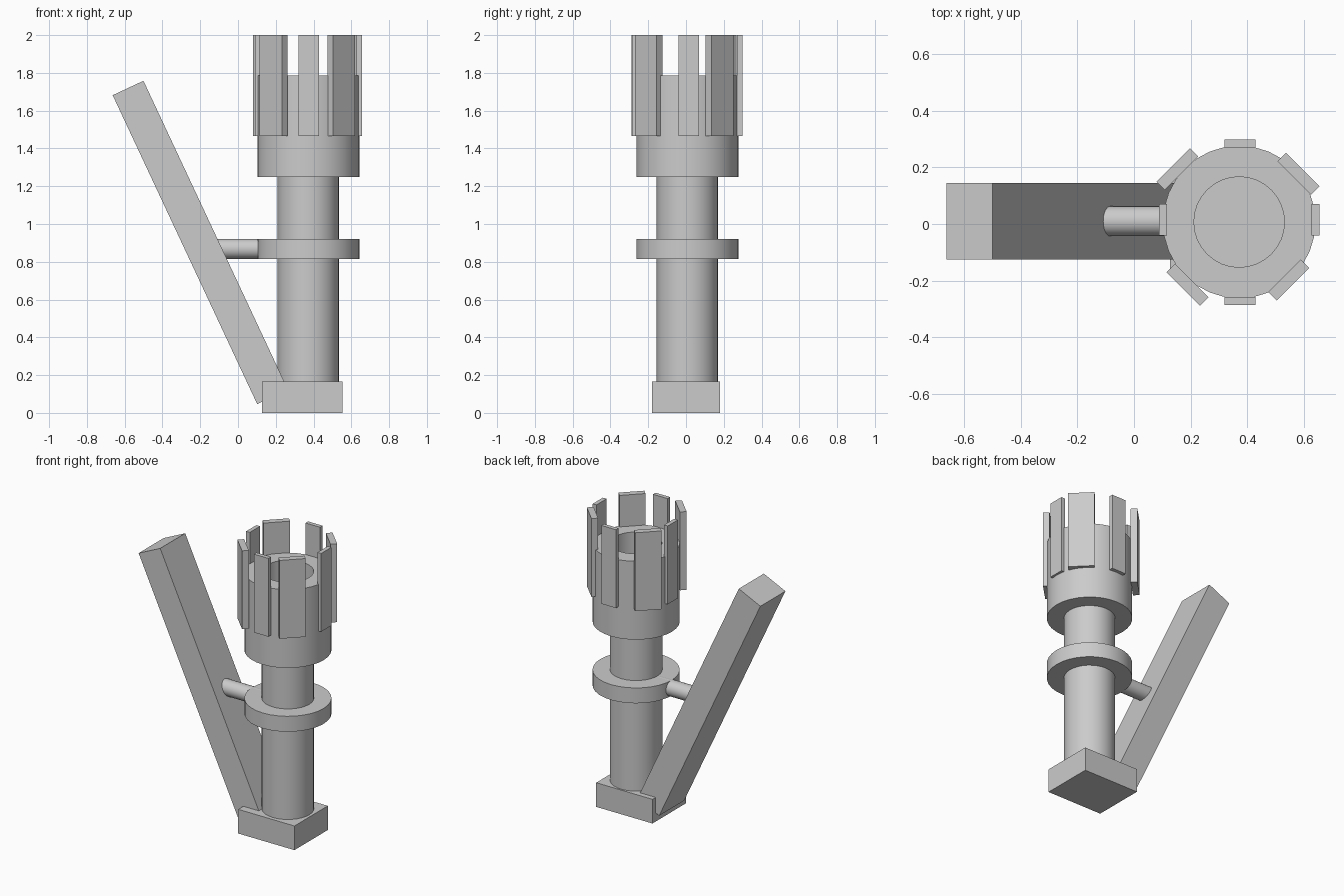
import bpy, bmesh, math
from mathutils import Matrix, Vector

cube = bpy.data.objects.get("Cube")
if cube:
    bpy.data.objects.remove(cube, do_unlink=True)

grey = bpy.data.materials.new("plain grey")
grey.use_nodes = True
grey.diffuse_color = (0.6, 0.6, 0.6, 1)
grey.node_tree.nodes["Principled BSDF"].inputs["Base Color"].default_value = (0.6, 0.6, 0.6, 1)

AXIS = Vector((0.372, 0.007, 0))   # centre line of the round parts


def finish(name, bm, smooth=False):
    bmesh.ops.recalc_face_normals(bm, faces=bm.faces)
    mesh = bpy.data.meshes.new(name)
    bm.to_mesh(mesh)
    bm.free()
    mesh.materials.append(grey)
    obj = bpy.data.objects.new(name, mesh)
    bpy.context.collection.objects.link(obj)
    if smooth:
        bpy.ops.object.select_all(action='DESELECT')
        obj.select_set(True)
        bpy.context.view_layer.objects.active = obj
        bpy.ops.object.shade_smooth_by_angle(angle=math.radians(30))
    return obj


def box(name, centre, size, rotation=Matrix()):
    bm = bmesh.new()
    bmesh.ops.create_cube(bm, size=1, matrix=Matrix.Translation(centre) @ rotation
                          @ Matrix.Diagonal((*size, 1)))
    return finish(name, bm)


def lathe(name, profile, sides=32):
    """Spin a (radius, height) profile around the centre line."""
    bm = bmesh.new()
    verts = [bm.verts.new((AXIS.x + r, AXIS.y, z)) for r, z in profile]
    edges = [bm.edges.new(pair) for pair in zip(verts, verts[1:])]
    bmesh.ops.spin(bm, geom=verts + edges, cent=AXIS, axis=(0, 0, 1),
                   angle=math.tau, steps=sides, use_duplicate=False)
    bmesh.ops.remove_doubles(bm, verts=bm.verts, dist=0.0005)
    return finish(name, bm, smooth=True)


def disc_profile(radius, low, high):
    return [(0, low), (radius, low), (radius, high), (0, high)]


# Foot block and round column
box("base", (0.34, 0, 0.0825), (0.425, 0.36, 0.165))
lathe("column", disc_profile(0.162, 0.15, 1.25))

# Collar and hollow cup
lathe("collar", disc_profile(0.27, 0.815, 0.92))
lathe("cup", [(0, 1.25), (0.27, 1.25), (0.27, 1.785), (0.16, 1.785), (0.16, 1.255), (0, 1.255)])

# Slanted beam
top, bottom = Vector((-0.582, 0.01, 1.72)), Vector((0.183, 0.01, 0.085))
along = top - bottom
tilt = Matrix.Rotation(math.atan2(along.x, along.z), 4, 'Y')
box("slanted_beam", (top + bottom) / 2, (0.18, 0.27, along.length), tilt)

# Rod joining the collar to the beam
bm = bmesh.new()
bmesh.ops.create_cone(bm, cap_ends=True, segments=32, radius1=0.053, radius2=0.053, depth=0.35,
                      matrix=Matrix.Translation((0.025, 0.01, 0.868)) @ Matrix.Rotation(math.pi / 2, 4, 'Y'))
finish("connecting_rod", bm, smooth=True)

# Upright plates around the cup: place, width, thickness, turn in degrees
plates = {
    "left": (0.642, 0.015, 0.11, 0.028, 90),
    "right": (0.103, 0.015, 0.11, 0.028, 90),
    "back": (0.375, 0.285, 0.11, 0.028, 0),
    "front": (0.375, -0.272, 0.11, 0.028, 0),
    "back_left": (0.582, 0.178, 0.167, 0.042, -45),
    "back_right": (0.153, 0.194, 0.167, 0.042, 45),
    "front_left": (0.547, -0.198, 0.163, 0.042, 45),
    "front_right": (0.189, -0.215, 0.167, 0.042, -45),
}
for place, (x, y, width, thick, turn) in plates.items():
    box("plate_" + place, (x, y, 1.7325), (width, thick, 0.535),
        Matrix.Rotation(math.radians(turn), 4, 'Z'))
